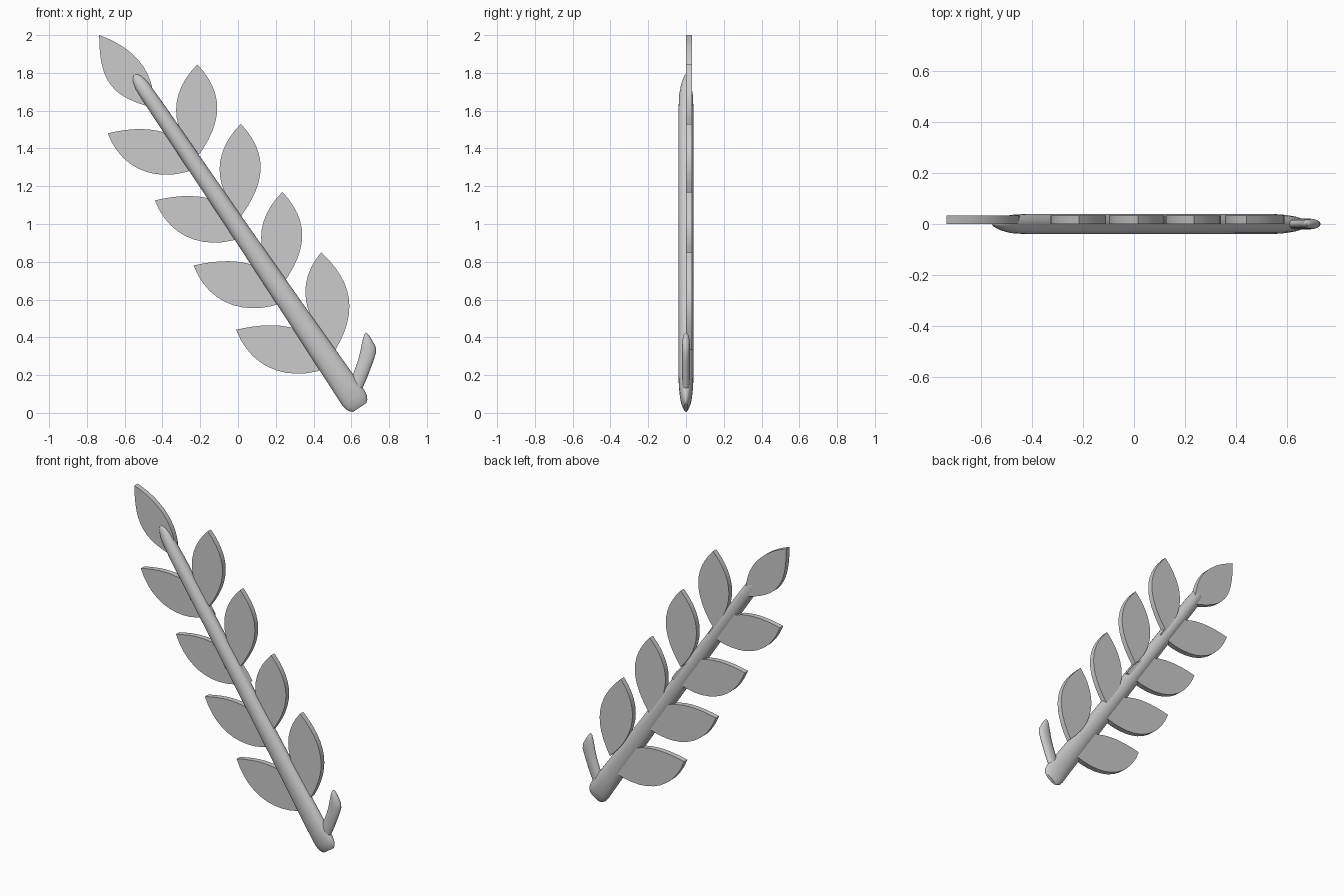
import bpy, bmesh, math
from mathutils import Vector

if "Cube" in bpy.data.objects:
    bpy.data.objects.remove(bpy.data.objects["Cube"])


def finish(bm, name, angle):
    bmesh.ops.recalc_face_normals(bm, faces=bm.faces)
    me = bpy.data.meshes.new(name)
    bm.to_mesh(me)
    bm.free()
    ob = bpy.data.objects.new(name, me)
    bpy.context.collection.objects.link(ob)
    bpy.ops.object.select_all(action='DESELECT')
    ob.select_set(True)
    bpy.context.view_layer.objects.active = ob
    bpy.ops.object.shade_smooth_by_angle(angle=math.radians(angle))
    return ob


def loft(name, sections, sides=20):
    """Elliptical tube; each section is (left xz, right xz, half depth in y)."""
    bm = bmesh.new()
    rings = []
    for l, r, d in sections:
        l, r = Vector(l), Vector(r)
        c, h = (l + r) / 2, (r - l) / 2
        ring = []
        for i in range(sides):
            a = 2 * math.pi * i / sides
            p = c + h * math.cos(a)
            ring.append(bm.verts.new((p.x, d * math.sin(a), p.y)))
        rings.append(ring)
    for a, b in zip(rings, rings[1:]):
        for i in range(sides):
            j = (i + 1) % sides
            bm.faces.new((a[i], a[j], b[j], b[i]))
    bm.faces.new(rings[0])
    bm.faces.new(rings[-1])
    return finish(bm, name, 50)


def bezier(p0, p1, p2, p3, n=12):
    p0, p1, p2, p3 = map(Vector, (p0, p1, p2, p3))
    return [p0 * (1 - t) ** 3 + p1 * 3 * t * (1 - t) ** 2
            + p2 * 3 * t * t * (1 - t) + p3 * t ** 3
            for t in (i / n for i in range(n + 1))]


def leaf(name, tip, shape, scale=1.0, shear=0.0):
    """Flat leaf plate; shape = (side a controls, side b controls, base)."""
    (a1, a2), (b1, b2), base = shape
    side_a = bezier((0, 0), a1, a2, base)
    side_b = bezier((0, 0), b1, b2, base)
    outline = side_a + side_b[-2:0:-1]
    bm = bmesh.new()
    face = bm.faces.new([bm.verts.new((tip[0] + scale * (p.x - shear * p.y), 0,
                                       tip[1] + scale * p.y)) for p in outline])
    ext = bmesh.ops.extrude_face_region(bm, geom=[face], use_keep_orig=True)
    bmesh.ops.translate(bm, vec=(0, 0.033, 0),
                        verts=[g for g in ext['geom'] if isinstance(g, bmesh.types.BMVert)])
    return finish(bm, name, 30)


# Stem: tapered, with rounded ends
start, end = Vector((0.645, 0.029)), Vector((-0.55, 1.792))
axis = (end - start).normalized()
perp = Vector((axis.y, -axis.x))
profile = [(0, .042, .010), (.012, .056, .017), (.03, .066, .024), (.06, .071, .031),
           (.12, .070, .037), (.2, .068, .040), (.6, .059, .040), (1.2, .049, .040),
           (1.9, .042, .040), (2.0, .040, .036), (2.06, .037, .027),
           (2.1, .027, .015), (2.12, .015, .008), (2.128, .004, .003)]
loft("stem", [(start + axis * s - perp * w, start + axis * s + perp * w, d)
              for s, w, d in profile])

# Small bent shoot near the foot of the stem
loft("side_shoot", [((.57, .10), (.65, .11), .02), ((.60, .18), (.685, .19), .021),
                    ((.633, .27), (.717, .275), .021), ((.645, .315), (.731, .32), .021),
                    ((.651, .345), (.729, .35), .021), ((.661, .39), (.707, .39), .018),
                    ((.668, .413), (.692, .413), .012), ((.676, .425), (.683, .423), .004)], 16)

# Upright leaves on the right side
right = (((.14, -.15), (.14, -.30)), ((-.15, -.15), (-.15, -.33)), (0, -.49))
for i, (tip, sc, sh) in enumerate([((-.215, 1.845), 1, 0), ((.015, 1.53), 1, 0),
                                   ((.235, 1.17), 1, 0), ((.44, .85), 1.05, .15)]):
    leaf(f"right_leaf_{i + 1}", tip, right, sc, sh)

# Sideways leaves on the left side
left = (((.17, .04), (.38, .05)), ((.08, -.21), (.29, -.275)), (.51, -.17))
for i, (tip, sc) in enumerate([((-.69, 1.48), 1), ((-.44, 1.125), 1.02),
                               ((-.235, .78), 1.03), ((-.01, .44), 1.06)]):
    leaf(f"left_leaf_{i + 1}", tip, left, sc)

# Leaf at the end of the stem
leaf("end_leaf", (-.735, 2.0),
     (((.17, -.06), (.30, -.18)), ((.0, -.25), (.07, -.33)), (.29, -.385)))
